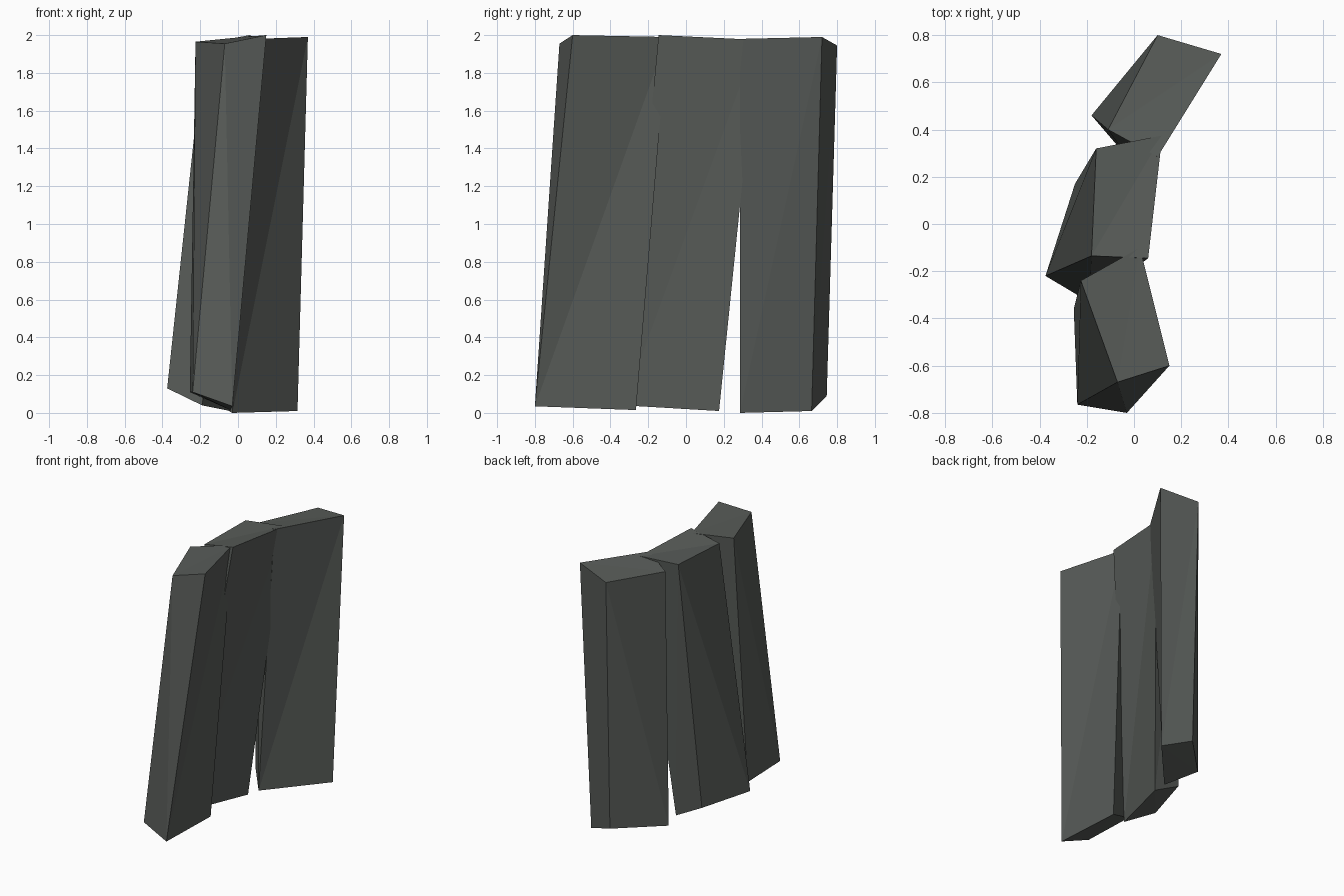
import bpy
import bmesh

if "Cube" in bpy.data.objects:
    bpy.data.objects.remove(bpy.data.objects["Cube"])

# Single dark stone colour
stone = bpy.data.materials.new("dark_grey_stone")
stone.diffuse_color = (0.098, 0.107, 0.099, 1.0)
stone.use_nodes = True
stone.node_tree.nodes["Principled BSDF"].inputs["Base Color"].default_value = stone.diffuse_color


def slab(name, bottom, top):
    """Twisted slab from two corner rings: front left, front right, back right, back left."""
    bm = bmesh.new()
    b = [bm.verts.new(p) for p in bottom]
    t = [bm.verts.new(p) for p in top]
    # Sides folded along the diagonals, as (a, b, c) triangles
    tris = [
        (b[0], b[1], t[0]), (b[1], t[1], t[0]),   # front
        (b[1], b[2], t[2]), (b[1], t[2], t[1]),   # right
        (b[2], b[3], t[3]), (b[2], t[3], t[2]),   # back
        (b[3], b[0], t[3]), (b[0], t[0], t[3]),   # left
        (t[0], t[1], t[2]), (t[0], t[2], t[3]),   # top
        (b[0], b[2], b[1]), (b[0], b[3], b[2]),   # underside
    ]
    for tri in tris:
        bm.faces.new(tri)
    bmesh.ops.recalc_face_normals(bm, faces=bm.faces[:])
    mesh = bpy.data.meshes.new(name)
    bm.to_mesh(mesh)
    bm.free()
    mesh.materials.append(stone)
    obj = bpy.data.objects.new(name, mesh)
    bpy.context.collection.objects.link(obj)
    return obj


# Front slab, leaning back and to the right
slab("front_slab",
     [(-0.24, -0.765, 0.11), (-0.03, -0.80, 0.035), (-0.04, -0.265, 0.015), (-0.255, -0.36, 0.11)],
     [(-0.07, -0.67, 1.955), (0.15, -0.60, 2.0), (0.025, -0.10, 1.99), (-0.225, -0.24, 1.965)])

# Middle slab, leaning the most
slab("middle_slab",
     [(-0.375, -0.22, 0.13), (-0.19, -0.33, 0.04), (-0.04, 0.175, 0.01), (-0.25, 0.17, 0.12)],
     [(-0.18, -0.135, 1.955), (0.06, -0.145, 2.0), (0.12, 0.375, 1.975), (-0.16, 0.32, 1.965)])

# Back slab, turned to the right
slab("back_slab",
     [(-0.18, 0.46, 0.08), (-0.03, 0.285, 0.0), (0.315, 0.665, 0.01), (0.105, 0.745, 0.09)],
     [(-0.11, 0.40, 1.93), (0.10, 0.285, 1.98), (0.37, 0.72, 1.99), (0.10, 0.80, 1.945)])
